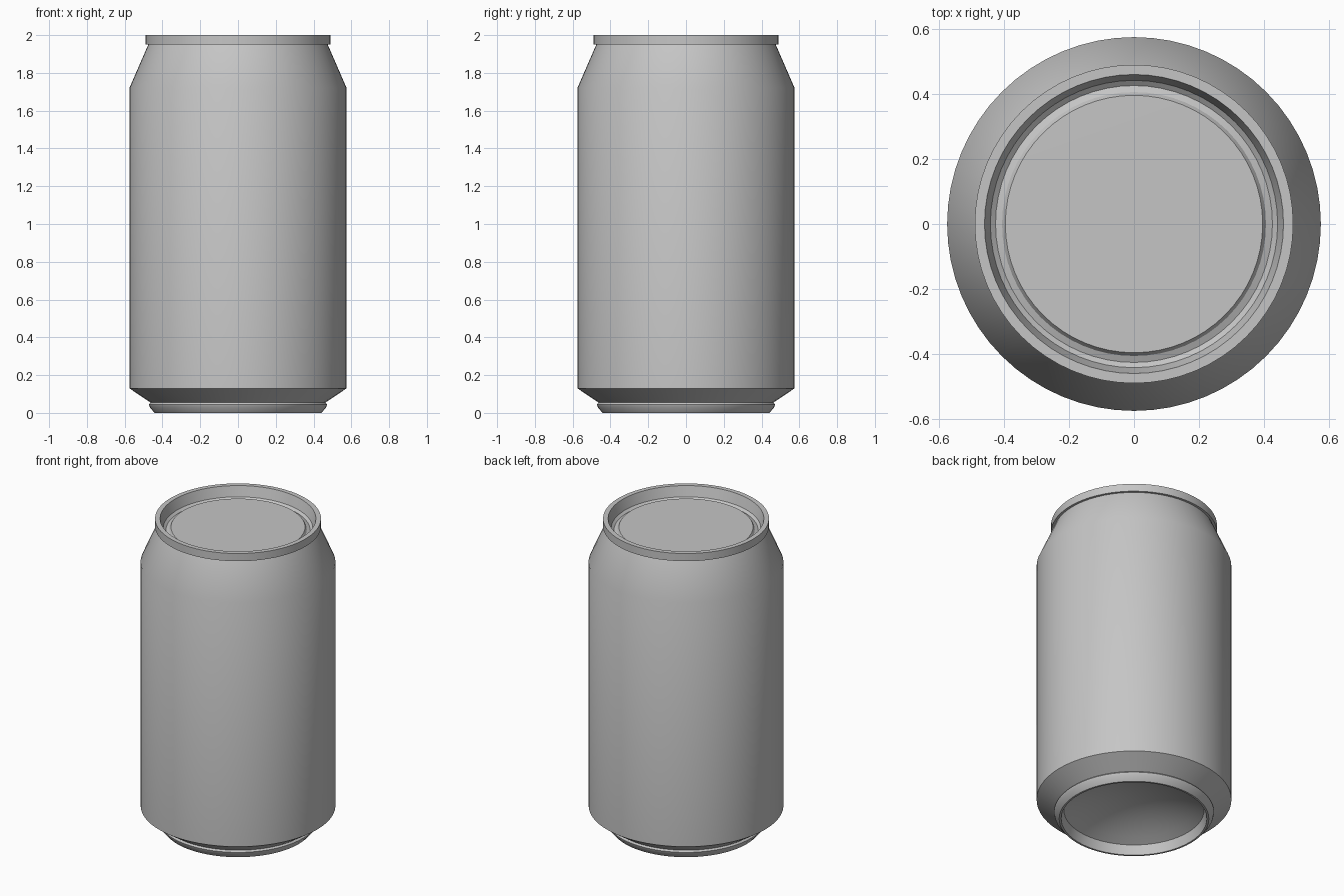
import bpy
import bmesh
from math import cos, sin, pi, radians

SIDES = 64

cube = bpy.data.objects.get("Cube")
if cube:
    bpy.data.objects.remove(cube, do_unlink=True)

metal = bpy.data.materials.new("plain_grey_metal")
metal.use_nodes = True
grey = (0.56, 0.56, 0.56, 1)
metal.diffuse_color = grey
metal.node_tree.nodes["Principled BSDF"].inputs["Base Color"].default_value = grey


def lathe(name, profile):
    """Turn an (r, z) profile about the z axis; r = 0 closes to a point."""
    bm = bmesh.new()
    rings = []
    for r, z in profile:
        if r == 0:
            rings.append([bm.verts.new((0, 0, z))] * SIDES)
        else:
            rings.append([bm.verts.new((r * cos(2 * pi * j / SIDES),
                                        r * sin(2 * pi * j / SIDES), z))
                          for j in range(SIDES)])
    for low, high in zip(rings, rings[1:]):
        for j in range(SIDES):
            k = (j + 1) % SIDES
            corners = [low[j], low[k], high[k], high[j]]
            bm.faces.new(list(dict.fromkeys(corners)))
    mesh = bpy.data.meshes.new(name)
    bm.to_mesh(mesh)
    bm.free()
    mesh.materials.append(metal)
    obj = bpy.data.objects.new(name, mesh)
    bpy.context.collection.objects.link(obj)
    bpy.ops.object.select_all(action="DESELECT")
    obj.select_set(True)
    bpy.context.view_layer.objects.active = obj
    bpy.ops.object.shade_smooth_by_angle(angle=radians(30))
    return obj


# Concave dome under the can
dome_r, dome_edge, dome_rise = 0.414, 0.06, 0.11
steps = 8
dome = [(dome_r * i / steps, dome_edge + dome_rise * (1 - (i / steps) ** 2))
        for i in range(steps + 1)]
lathe("bottom_dome", dome)

# Standing ring and the small bead above it
lathe("base_ring", [(dome_r, dome_edge), (0.43, 0), (0.442, 0),
                    (0.467, 0.03), (0.472, 0.045), (0.463, 0.055)])

# Lower chamfer, straight wall and tapered neck
lathe("can_body", [(0.463, 0.055), (0.575, 0.13), (0.575, 1.72), (0.475, 1.95)])

# Rolled rim at the top
lathe("top_rim", [(0.475, 1.95), (0.49, 1.95), (0.49, 2), (0.46, 2)])

# Countersunk lid with a groove and a raised centre panel
lathe("lid", [(0.46, 2), (0.442, 1.935), (0.426, 1.922), (0.406, 1.93),
              (0.396, 1.945), (0, 1.946)])
